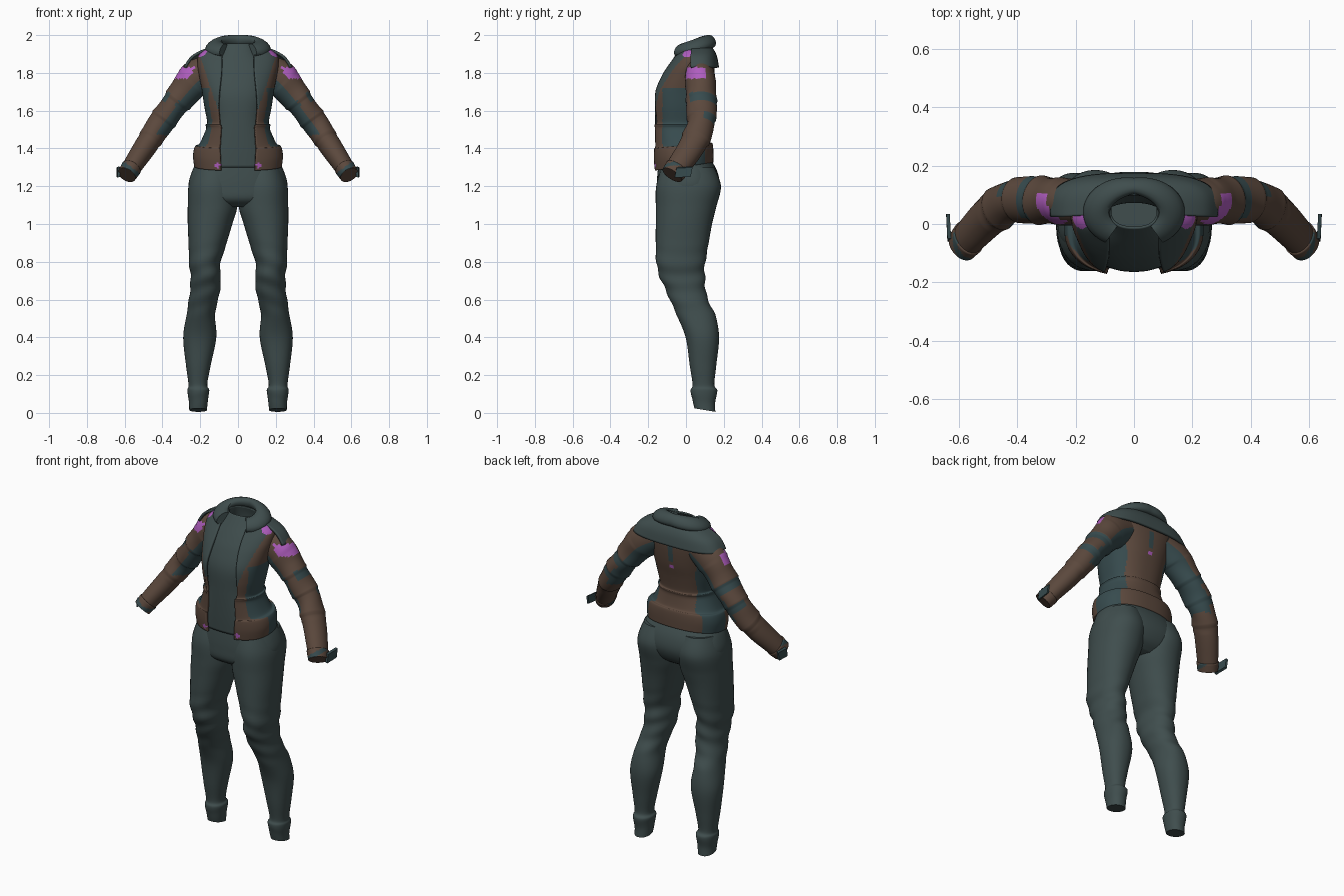
import bpy, bmesh
from math import sin, cos, pi, asin, radians, copysign
from mathutils import Vector

if "Cube" in bpy.data.objects:
    bpy.data.objects.remove(bpy.data.objects["Cube"])


def material(name, rgb):
    m = bpy.data.materials.new(name)
    m.use_nodes = True
    m.diffuse_color = (*rgb, 1)
    m.node_tree.nodes["Principled BSDF"].inputs["Base Color"].default_value = (*rgb, 1)
    return m


MATS = [material("slate_cloth", (.05, .075, .075)),
        material("brown_leather", (.105, .065, .046)),
        material("violet_patch", (.43, .11, .52)),
        material("teal_panel", (.038, .07, .076))]
SLATE, BROWN, VIOLET, TEAL = range(4)


def smooth_rows(rows, n):
    """Resample a table of sections with a Catmull-Rom curve."""
    out = []
    for i in range(n + 1):
        f = i / n * (len(rows) - 1)
        k = min(int(f), len(rows) - 2)
        t = f - k
        quad = zip(rows[max(k - 1, 0)], rows[k], rows[k + 1], rows[min(k + 2, len(rows) - 1)])
        out.append([b + .5 * t * (c - a + t * (2*a - 5*b + 4*c - d + t * (3*(b - c) + d - a)))
                    for a, b, c, d in quad])
    return out


def loft(name, rings, rule=SLATE, closed=True, caps=True, thick=0):
    """Skin a list of rings and colour the faces with a rule."""
    bm = bmesh.new()
    grid = [[bm.verts.new(p) for p in r] for r in rings]
    n = len(grid[0])
    for a, b in zip(grid, grid[1:]):
        for j in range(n if closed else n - 1):
            k = (j + 1) % n
            bm.faces.new((a[j], a[k], b[k], b[j]))
    if caps:
        bm.faces.new(grid[0])
        bm.faces.new(grid[-1])
    bmesh.ops.recalc_face_normals(bm, faces=bm.faces)
    bm.normal_update()
    for f in bm.faces:
        f.material_index = rule if isinstance(rule, int) else rule(f.calc_center_median(), f.normal)
    me = bpy.data.meshes.new(name)
    bm.to_mesh(me)
    bm.free()
    for m in MATS:
        me.materials.append(m)
    ob = bpy.data.objects.new(name, me)
    bpy.context.collection.objects.link(ob)
    if thick:
        mod = ob.modifiers.new("thickness", "SOLIDIFY")
        mod.thickness = thick
        mod.offset = -1
    bpy.ops.object.select_all(action="DESELECT")
    ob.select_set(True)
    bpy.context.view_layer.objects.active = ob
    bpy.ops.object.shade_smooth_by_angle(angle=radians(40))
    return ob


def power(v, e):
    return copysign(abs(v) ** e, v)


def section(z, rx, front, back, angles, e=.85, cx=0, tilt=0):
    """Rounded section; angle zero looks to the front."""
    cy, ry = (front + back) / 2, (back - front) / 2
    return [Vector((cx + rx * power(sin(t), e), cy - ry * power(cos(t), e),
                    z + tilt * (1 - cos(t)) / 2)) for t in angles]


def turn(n, start=0.0):
    if start:
        return [start + (2 * pi - 2 * start) * i / n for i in range(n + 1)]
    return [2 * pi * i / n for i in range(n)]


# Trouser hips: height, half width, front, back
HIPS = [(1.09, .16, -.10, .10), (1.13, .235, -.15, .15), (1.2, .262, -.155, .178),
        (1.28, .243, -.15, .165), (1.36, .2, -.14, .12)]
loft("trouser_hips", [section(*r, turn(48)) for r in smooth_rows(HIPS, 20)])

# Trouser legs: height, inner x, outer x, front, back
LEG = [(.015, .165, .258, .045, .155), (.06, .16, .26, .035, .155), (.12, .152, .268, .025, .165),
       (.15, .163, .262, .035, .15), (.25, .145, .275, .02, .16), (.4, .115, .29, -.002, .175),
       (.52, .122, .272, -.05, .155), (.6, .105, .26, -.085, .115), (.7, .09, .25, -.13, .1),
       (.78, .095, .258, -.155, .1), (.9, .06, .262, -.16, .12), (1.0, .03, .266, -.16, .138),
       (1.09, .004, .266, -.16, .16), (1.2, .002, .262, -.158, .185), (1.3, .02, .23, -.13, .15)]


def leg_ring(row, s):
    z, inner, outer, front, back = row
    cx, mid = (inner + outer) / 2, (front + back) / 2
    ring = section(z, (outer - inner) / 2, front, back, turn(40), .92, cx)
    folds = max(0, 1 - abs(z - .7) / .22) + .3 * max(0, 1 - abs(z - .1) / .08)
    for p, t in zip(ring, turn(40)):
        k = 1 + .045 * folds * sin(z * 62 + 2 * sin(t) + 1)
        p.x = s * (cx + (p.x - cx) * k)
        p.y = mid + (p.y - mid) * k
        p.z += max(0, .1 - z) * (mid - p.y) * 2
    return ring


for side, s in (("left", 1), ("right", -1)):
    loft(side + "_trouser_leg", [leg_ring(r, s) for r in smooth_rows(LEG, 90)])

# Inner shirt with an open neck
SHIRT = [(1.3, .2, -.155, .1), (1.4, .18, -.16, .1), (1.55, .14, -.163, .08), (1.68, .16, -.16, .1),
         (1.78, .17, -.125, .12), (1.85, .15, -.085, .12), (1.91, .105, -.045, .115),
         (1.955, .085, -.015, .105)]
loft("shirt", [section(*r, turn(48)) for r in smooth_rows(SHIRT, 36)], caps=False, thick=.008)

# Open jacket body: height, half width, front, back, half opening
JACKET = [(1.282, .232, -.172, .145, .09), (1.34, .238, -.178, .145, .093), (1.395, .228, -.178, .14, .096),
          (1.41, .205, -.174, .125, .096), (1.5, .17, -.18, .112, .092), (1.525, .172, -.183, .115, .094),
          (1.54, .163, -.177, .108, .1), (1.62, .178, -.183, .122, .105), (1.7, .19, -.178, .14, .1),
          (1.78, .205, -.14, .15, .09), (1.84, .215, -.1, .152, .085), (1.89, .21, -.062, .148, .085),
          (1.925, .17, -.04, .135, .085), (1.945, .12, -.02, .12, .08)]


def jacket_ring(row):
    z, rx, front, back, gap = row
    start = asin((gap / rx) ** (1 / .85))
    return section(z, rx, front, back, turn(110, start), tilt=.045 * max(0, min(1, (1.5 - z) / .15)))


def near(c, x, y, z, r):
    return (Vector((abs(c.x), c.y, c.z)) - Vector((x, y, z))).length < r


def jacket_rule(c, n):
    x, y, z = abs(c.x), c.y, c.z
    if near(c, .19, .01, 1.915, .035) or near(c, 0, .14, 1.69, .016) or near(c, .11, -.165, 1.31, .014):
        return VIOLET
    if y < .02 and z > 1.58 and x < .105 + (z - 1.6) * .33:
        return SLATE
    if x > .125 and (-.04 if z < 1.41 else -.125) < y < .1 and z < 1.72:
        return TEAL
    if y > .1 and x < .012 and 1.72 < z < 1.82:
        return TEAL
    return BROWN


loft("jacket_body", [jacket_ring(r) for r in smooth_rows(JACKET, 104)], jacket_rule,
     closed=False, caps=False, thick=.014)

# Sleeves: centre x, y, z, half depth, half height
SLEEVE = [(.13, .07, 1.82, .07, .08), (.22, .075, 1.77, .08, .098), (.29, .08, 1.69, .08, .078),
          (.36, .082, 1.6, .078, .07), (.425, .075, 1.51, .072, .066), (.49, .03, 1.41, .07, .06),
          (.55, -.03, 1.32, .064, .053), (.588, -.073, 1.26, .056, .047)]


def tube(rows, s, grow=1.0, folds=0.0):
    rings = []
    for i, (x, y, z, ru, rv) in enumerate(rows):
        a, b = rows[max(i - 1, 0)], rows[min(i + 1, len(rows) - 1)]
        t = (Vector(b[:3]) - Vector(a[:3])).normalized()
        v = t.cross(Vector((0, 1, 0))).normalized()
        u = v.cross(t)
        ring = []
        for q in turn(36):
            # Overlapping cloth layers around the elbow
            layer = ((1.75 - z) / .1) % 1
            k = grow + folds * (layer ** 3 + .4 * sin(2 * q + z * 40)) * (1.42 < z < 1.75)
            p = Vector((x, y, z)) + u * cos(q) * ru * k + v * sin(q) * rv * k
            ring.append(Vector((p.x * s, p.y, p.z)))
        rings.append(ring)
    return rings


def sleeve_rule(c, n):
    x, out = abs(c.x), n.x * copysign(1, c.x)
    if abs(c.z - 1.8) < .03 and abs(c.y - .048) < .055 and out > .2:
        return VIOLET
    if out * .8 + n.z * .6 < -.15 and c.z > 1.47:
        return TEAL
    along = x * .6 - c.z * .8
    if abs(along + 1.108) < .028 and c.y > .02:
        return TEAL
    if abs(along + .985) < .018 and c.y > .09:
        return TEAL
    return BROWN


def cuff_rule(c, n):
    return TEAL if abs(abs(c.x) * .6 - c.z * .8 + .69) < .012 else BROWN


arm = smooth_rows(SLEEVE, 84)
for side, s in (("left", 1), ("right", -1)):
    loft(side + "_sleeve", tube(arm, s, folds=.08), sleeve_rule)
    loft(side + "_cuff", tube(arm[-9:], s, 1.08), cuff_rule, caps=False, thick=.008)
    # Strap tab standing off the cuff
    base = [Vector((s * x, y, z)) for x, y, z in
            ((.625, -.05, 1.3), (.638, -.05, 1.295), (.642, .035, 1.3), (.63, .035, 1.305))]
    loft(side + "_cuff_tab", [base, [p - Vector((0, .01, .05)) for p in base]], TEAL)

# Shoulder cape: height, half width, front, back
CAPE = [(1.95, .12, -.03, .13), (1.925, .19, -.045, .15), (1.89, .25, -.06, .165), (1.835, .288, -.065, .175)]
loft("shoulder_cape", [section(*r, turn(64, radians(82)), .7, tilt=-.006) for r in smooth_rows(CAPE, 12)],
     closed=False, caps=False, thick=.014)

# Rolled collar, open at the front
collar = []
for t in turn(56, radians(36)):
    back = (1 - cos(t)) / 2
    mid = Vector((.128 * sin(t), .04 - .09 * cos(t), 1.915 + .053 * back))
    outward = Vector((sin(t), -cos(t), 0))
    wide = .028 + .018 * abs(sin(t))
    collar.append([mid + outward * wide * cos(q) + Vector((0, 0, .032 * sin(q) - .35 * wide * cos(q)))
                   for q in turn(14)])
loft("collar", collar)
